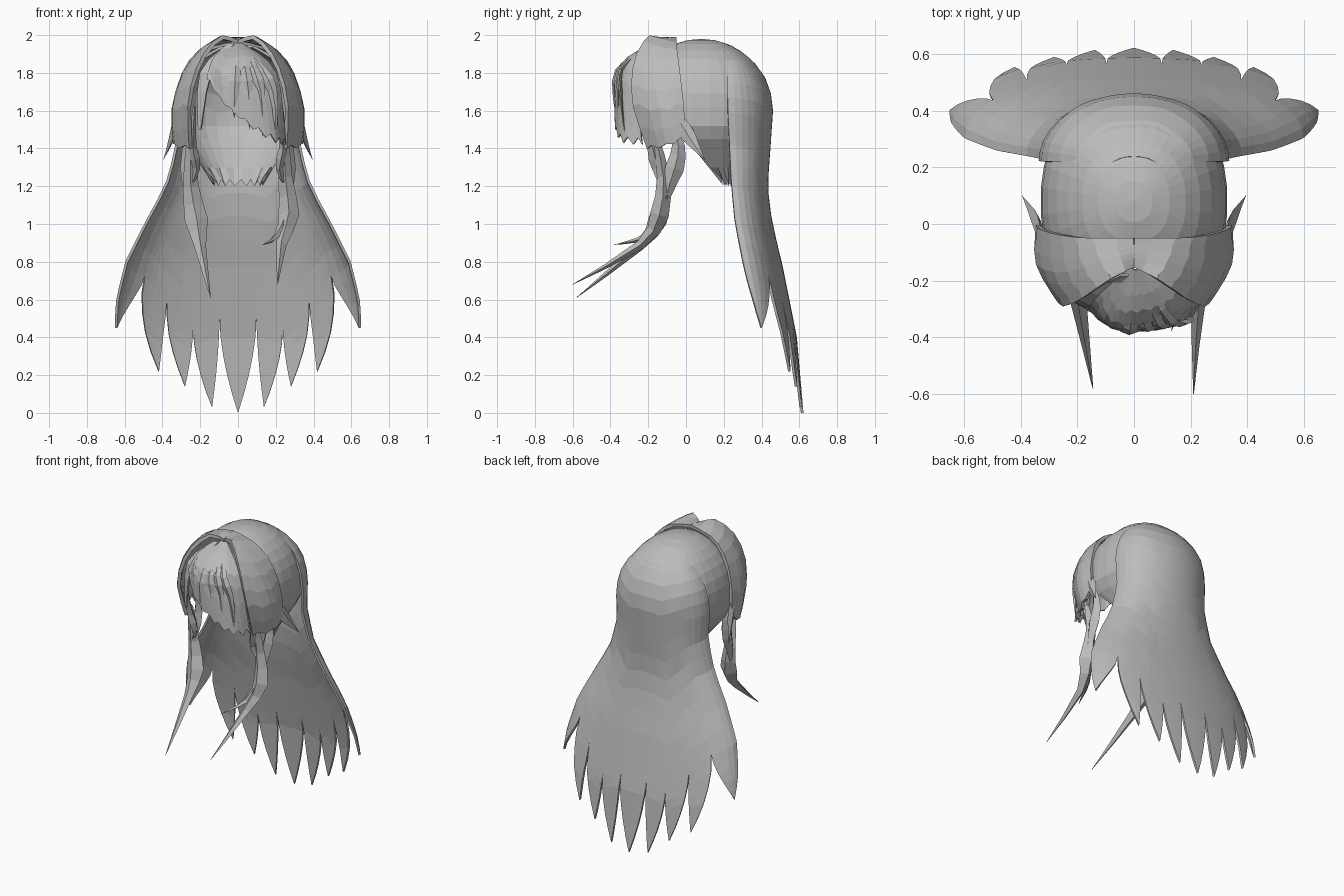
import bpy, bmesh
from math import sin, cos, pi
from mathutils import Vector

old = bpy.data.objects.get("Cube")
if old:
    bpy.data.objects.remove(old)

hair = bpy.data.materials.new("hair_grey")
hair.use_nodes = True
hair.diffuse_color = (0.5, 0.5, 0.5, 1)
hair.node_tree.nodes["Principled BSDF"].inputs["Base Color"].default_value = (0.5, 0.5, 0.5, 1)


def spline(pts, t):
    """Smooth point on a path, t from 0 to 1."""
    p = [Vector(q) for q in pts]
    f = min(max(t, 0), 1) * (len(p) - 1)
    i = min(int(f), len(p) - 2)
    f -= i
    a, b, c, d = p[max(i - 1, 0)], p[i], p[i + 1], p[min(i + 2, len(p) - 1)]
    return b + ((c - a) * f + (2 * a - 5 * b + 4 * c - d) * f**2
                + (3 * b - a - 3 * c + d) * f**3) / 2


def finish(name, bm, thick=0.0):
    bmesh.ops.remove_doubles(bm, verts=bm.verts[:], dist=0.0005)
    bmesh.ops.recalc_face_normals(bm, faces=bm.faces[:])
    mesh = bpy.data.meshes.new(name)
    bm.to_mesh(mesh)
    bm.free()
    mesh.materials.append(hair)
    ob = bpy.data.objects.new(name, mesh)
    bpy.context.collection.objects.link(ob)
    if thick:
        mod = ob.modifiers.new("thickness", 'SOLIDIFY')
        mod.thickness = thick
        mod.offset = 0
    return ob


def grid(bm, rows, closed=False):
    vs = [[bm.verts.new(p) for p in r] for r in rows]
    n = len(vs[0])
    for r, s in zip(vs, vs[1:]):
        for j in range(n if closed else n - 1):
            k = (j + 1) % n
            bm.faces.new((r[j], r[k], s[k], s[j]))
    return vs


def sheet(name, rails, across, down, thick, teeth=0.0, side=1):
    """Surface through several rails, with an optional toothed lower end."""
    rows = []
    for i in range(down + 1):
        row = []
        for j in range(across + 1):
            t = i / down * (1 - teeth * (j % 2))
            p = spline([spline(r, t) for r in rails], j / across)
            row.append((p.x * side, p.y, p.z))
        rows.append(row)
    bm = bmesh.new()
    grid(bm, rows)
    return finish(name, bm, thick)


def lock(name, path, width, depth, side=1, steps=8):
    """Tapered strand with a diamond cross-section."""
    rows = []
    for i in range(steps + 1):
        t = i / steps
        p = spline(path, t)
        d = (spline(path, t + 0.05) - spline(path, t - 0.05)).normalized()
        u = Vector((1, 0, 0)) - d * d.x
        u.normalize()
        v = d.cross(u)
        s = 0.35 + 1.3 * t if t < 0.5 else max(2 * (1 - t), 0.02)
        ring = [p + u * width * s, p + v * depth * s, p - u * width * s, p - v * depth * s]
        rows.append([(q.x * side, q.y, q.z) for q in ring])
    bm = bmesh.new()
    vs = grid(bm, rows, True)
    bm.faces.new(vs[0])
    return finish(name, bm)


# Rounded scalp cap running down into a toothed nape
SEG = 32
rings = [(1.62 + 0.36 * sin(a), 0.33 * cos(a), 0.37 * cos(a), 0.08)
         for a in [pi / 2 * (1 - i / 8) for i in range(9)]]
rings += [(1.52, .33, .36, .08), (1.45, .3, .32, .08), (1.3, .19, .14, .15), (1.2, .13, .05, .2)]


def power(v):
    return (1 if v > 0 else -1) * abs(v) ** 0.87


rows = []
for k, (z, rx, ry, cy) in enumerate(rings):
    row = []
    for j in range(SEG):
        a = 2 * pi * (j + 0.5) / SEG
        jag = 0.035 * (j % 2) if k == len(rings) - 1 else 0
        row.append((rx * power(cos(a)), cy + ry * power(sin(a)), z + jag))
    rows.append(row)
bm = bmesh.new()
grid(bm, rows, True)
for co, no in (((0, -0.07, 1.97), (0, 0.52, 0.07)), ((0, 0, 1.45), (0, 0.25, 0.2))):
    bmesh.ops.bisect_plane(bm, geom=bm.verts[:] + bm.edges[:] + bm.faces[:], dist=0.0001,
                           plane_co=co, plane_no=no, clear_inner=True)
finish("scalp_cap", bm)

# Long back hair: height, half width, front depth, back depth
LEVELS = [(1.94, .08, .2, .235), (1.88, .19, .22, .33), (1.8, .265, .22, .4), (1.72, .31, .22, .437),
          (1.62, .33, .22, .455), (1.4, .325, .23, .44), (1.2, .38, .24, .425), (1.0, .49, .26, .45),
          (.8, .59, .30, .5), (.6, .64, .34, .54), (.4, .66, .37, .58), (0, .66, .4, .615)]


def back_point(a, z):
    for lo, hi in zip(LEVELS[1:], LEVELS):
        if z >= lo[0]:
            break
    f = min(max((z - lo[0]) / (hi[0] - lo[0]), 0), 1)
    w, front, back = [lo[i] + (hi[i] - lo[i]) * f for i in (1, 2, 3)]
    return (w * sin(a), front + (back - front) * cos(a), z)


# Each lock: edge angles, split heights, then tip angle and tip height
LOCKS = [(-.15, .15, .5, .5, 0, 0), (.15, .37, .5, .45, .21, .03),
         (.37, .63, .45, .6, .44, .14), (.63, .95, .6, .73, .69, .22),
         (.95, 1.57, .73, .8, 1.4, .45)]
LOCKS += [(-b, -a, zb, za, -t, zt) for a, b, za, zb, t, zt in LOCKS[1:]]
bm = bmesh.new()
for a0, a1, z0, z1, at, zt in LOCKS:
    rows = []
    for i in range(15):
        drop = (i / 14) ** 1.4
        rows.append([back_point(a0 + (a1 - a0) * j / 4,
                                1.94 + (z0 + (z1 - z0) * j / 4 - 1.94) * drop) for j in range(5)])
    for i in range(1, 6):
        s = i / 5
        row = []
        for j in range(5):
            a, z = a0 + (a1 - a0) * j / 4, z0 + (z1 - z0) * j / 4
            row.append(back_point(a + (at - a) * s**1.7, z + (zt - z) * s))
        rows.append(row)
    grid(bm, rows)
finish("back_hair", bm, 0.014)

# Parted panels over the temples, with flicks and hanging strands
back_rail = [(0, -.05, 1.98), (.16, -.05, 1.94), (.27, -.035, 1.83), (.328, -.015, 1.65), (.335, 0, 1.46)]
mid_rail = [(0, -.1, 1.975), (.13, -.14, 1.965), (.255, -.17, 1.83), (.335, -.14, 1.62), (.325, -.1, 1.41)]
front_rail = [(0, -.15, 1.96), (.09, -.2, 1.985), (.195, -.27, 1.86), (.255, -.28, 1.65), (.25, -.2, 1.4)]
for side, label in ((1, "left"), (-1, "right")):
    sheet(label + "_temple_panel", [back_rail, mid_rail, front_rail], 6, 9, 0.022, 0.03, side)
    lock(label + "_flick", [(.315, -.1, 1.65), (.335, -.02, 1.52), (.355, .03, 1.44), (.395, .1, 1.34)],
         0.02, 0.045, side, 5)
    lock(label + "_rear_strand", [(.27, -.06, 1.5), (.27, -.04, 1.38), (.27, -.09, 1.2), (.25, -.14, 1.02)],
         0.035, 0.05, side)
    lock(label + "_thin_strand", [(.23, -.24, 1.62), (.24, -.18, 1.42), (.22, -.15, 1.28), (.28, -.12, 1.16)],
         0.025, 0.035, side)

# Hanging strands that sweep forward at the tip
lock("right_long_strand", [(-.25, -.16, 1.45), (-.25, -.12, 1.2), (-.22, -.15, 1.02),
                           (-.2, -.25, .88), (-.145, -.58, .61)], 0.062, 0.05)
lock("left_long_strand", [(.25, -.16, 1.45), (.25, -.12, 1.25), (.27, -.14, 1.05),
                          (.23, -.24, .89), (.21, -.6, .68)], 0.055, 0.05)
lock("left_short_strand", [(.29, -.1, 1.15), (.25, -.15, 1.03), (.2, -.22, .93), (.13, -.38, .89)],
     0.025, 0.025)

# Swept fringe fanning out from the parting
bangs = [[(-.01, -.15, 1.955), (-.12, -.245, 1.89), (-.165, -.3, 1.77)],
         [(0, -.16, 1.955), (-.08, -.34, 1.83), (-.07, -.365, 1.63)],
         [(0, -.16, 1.955), (.02, -.35, 1.83), (.08, -.37, 1.5)],
         [(.01, -.16, 1.955), (.13, -.32, 1.82), (.2, -.33, 1.43)],
         [(.02, -.15, 1.955), (.2, -.26, 1.8), (.25, -.23, 1.42)]]
sheet("fringe", bangs, 16, 8, 0.01, 0.07)
for i, (x, y, z) in enumerate([(-.02, -.365, 1.56), (.06, -.37, 1.5), (.13, -.36, 1.46), (.2, -.32, 1.43)]):
    lock("fringe_strand_%d" % (i + 1),
         [(0.005 * i, -.17, 1.95), (x * 0.6, -.355 + i * .006, 1.83),
          (x * 0.95, -.38 + i * .012, 1.68), (x, y, z)], 0.032, 0.012)
sheet("right_fringe_strand", [[(-.05, -.18, 1.955), (-.2, -.26, 1.8), (-.21, -.27, 1.5)],
                              [(-.02, -.18, 1.95), (-.14, -.29, 1.8), (-.195, -.28, 1.5)]], 2, 6, 0.01)
